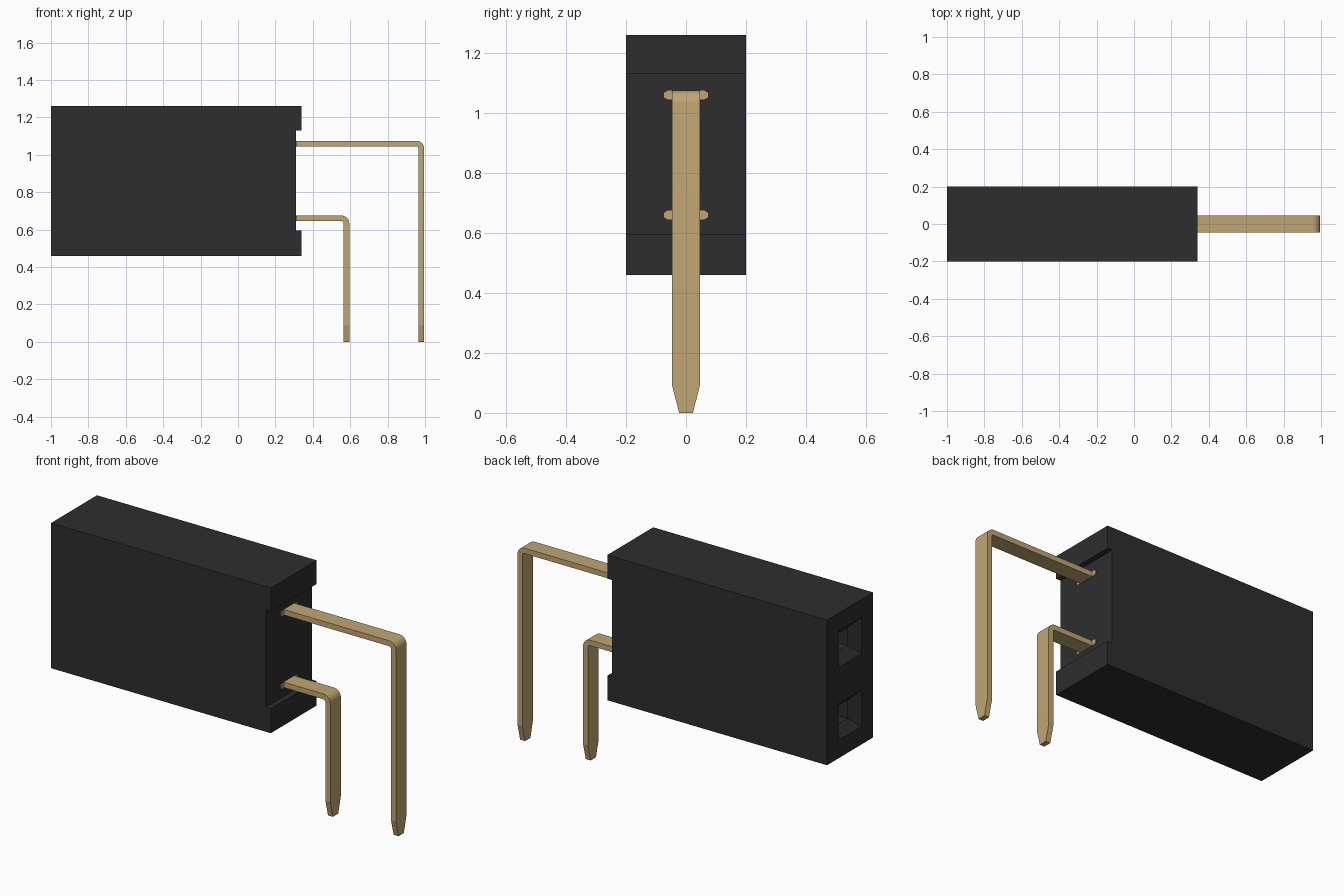
import bpy
import bmesh
from math import sin, cos, pi

cube = bpy.data.objects.get("Cube")
if cube:
    bpy.data.objects.remove(cube, do_unlink=True)


def material(name, rgb):
    m = bpy.data.materials.new(name)
    m.use_nodes = True
    m.diffuse_color = (*rgb, 1)
    bsdf = m.node_tree.nodes["Principled BSDF"]
    bsdf.inputs["Base Color"].default_value = (*rgb, 1)
    bsdf.inputs["Roughness"].default_value = 0.5
    return m


BLACK = material("black plastic", (0.027, 0.027, 0.027))
GOLD = material("gold metal", (0.53, 0.385, 0.17))


def loft(name, rings, mat):
    """Join equal-sized closed rings of points into a capped solid."""
    bm = bmesh.new()
    loops = [[bm.verts.new(p) for p in ring] for ring in rings]
    for a, b in zip(loops, loops[1:]):
        for i in range(len(a)):
            j = (i + 1) % len(a)
            bm.faces.new((a[i], a[j], b[j], b[i]))
    bm.faces.new(loops[0])
    bm.faces.new(loops[-1])
    bmesh.ops.recalc_face_normals(bm, faces=bm.faces)
    mesh = bpy.data.meshes.new(name)
    bm.to_mesh(mesh)
    bm.free()
    mesh.materials.append(mat)
    ob = bpy.data.objects.new(name, mesh)
    bpy.context.collection.objects.link(ob)
    return ob


def activate(ob):
    bpy.ops.object.select_all(action='DESELECT')
    ob.select_set(True)
    bpy.context.view_layer.objects.active = ob


# Housing: side profile with a shallow channel across its rear end
profile = [(-1, 0.46), (0.34, 0.46), (0.34, 0.595), (0.31, 0.595),
           (0.31, 1.13), (0.34, 1.13), (0.34, 1.26), (-1, 1.26)]
housing = loft("housing", [[(x, y, z) for x, z in profile] for y in (-0.2, 0.2)], BLACK)

PIN_ROWS = (("upper", 1.06, 0.98), ("lower", 0.66, 0.58))

# Sockets: square holes with a funnel mouth
for row, z, leg_x in PIN_ROWS:
    rings = [[(x, sy * h, z + sz * h) for sy, sz in ((-1, -1), (1, -1), (1, 1), (-1, 1))]
             for x, h in ((-1.01, 0.11), (-0.95, 0.05), (-0.3, 0.05))]
    cutter = loft(row + "_socket_cutter", rings, BLACK)
    cutter.hide_render = True
    activate(housing)
    mod = housing.modifiers.new("socket", 'BOOLEAN')
    mod.operation = 'DIFFERENCE'
    mod.solver = 'EXACT'
    mod.object = cutter
    bpy.ops.object.modifier_apply(modifier=mod.name)
    bpy.data.objects.remove(cutter, do_unlink=True)

# Pins: flat strips bent down through a right angle, with tapered tips
HALF_T, HALF_W, TIP_W, BEND = 0.015, 0.046, 0.023, 0.027
for row, z, leg_x in PIN_ROWS:
    path = [(0.30, z, 0, HALF_W)]
    for i in range(9):
        a = i / 8 * pi / 2
        path.append((leg_x - BEND + BEND * sin(a), z - BEND + BEND * cos(a), a, HALF_W))
    path += [(leg_x, 0.09, pi / 2, HALF_W), (leg_x, 0, pi / 2, TIP_W)]
    rings = [[(x + s * HALF_T * sin(a), t * w, pz + s * HALF_T * cos(a))
              for s, t in ((-1, -1), (-1, 1), (1, 1), (1, -1))]
             for x, pz, a, w in path]
    pin = loft(row + "_pin", rings, GOLD)
    activate(pin)
    bpy.ops.object.shade_smooth_by_angle(angle=0.25)

    # Wider retaining shoulder, just showing at the channel wall
    outline = [(-0.073, -0.008), (-0.06, -0.015), (0.06, -0.015), (0.073, -0.008),
               (0.073, 0.008), (0.06, 0.015), (-0.06, 0.015), (-0.073, 0.008)]
    loft(row + "_pin_shoulder",
         [[(x, y, z + dz) for y, dz in outline] for x in (0.305, 0.312)], GOLD)
